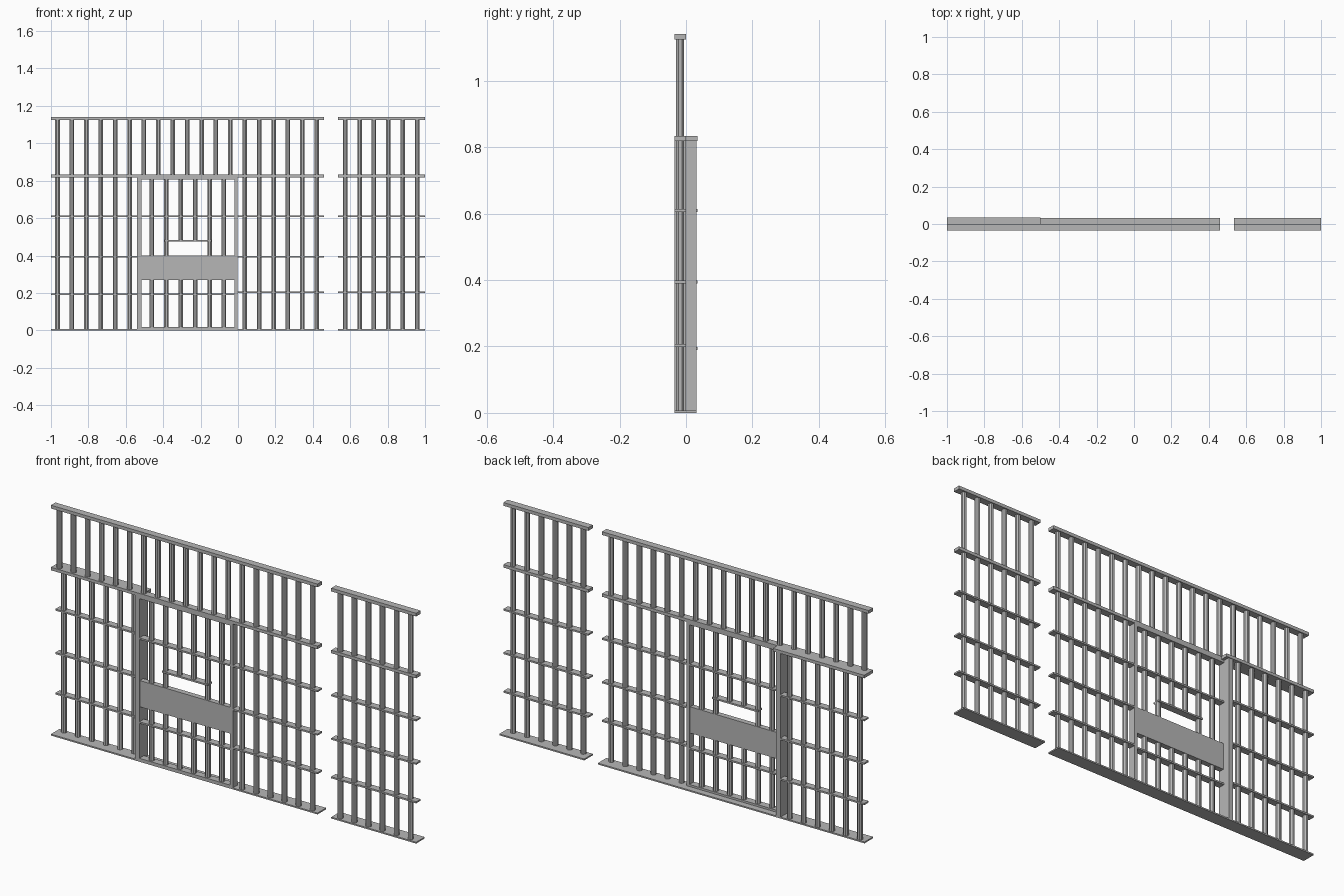
import bpy, bmesh
from mathutils import Matrix, Vector

if "Cube" in bpy.data.objects:
    bpy.data.objects.remove(bpy.data.objects["Cube"])

steel = bpy.data.materials.new("grey_steel")
steel.use_nodes = True
STEEL = (0.47, 0.47, 0.47, 1)
steel.diffuse_color = STEEL
steel.node_tree.nodes["Principled BSDF"].inputs["Base Color"].default_value = STEEL

FRONT, BACK = (-0.035, 0.0), (0.0, 0.034)   # the two sliding planes
PITCH = 0.077
BAR_RADIUS = 0.0125
RAIL_Z = 0.818, 0.833
TOP_Z = 1.124, 1.14
BASE_TOP = 0.007
DOOR = -0.515, -0.02


def finish(name, bm):
    mesh = bpy.data.meshes.new(name)
    bm.to_mesh(mesh)
    bm.free()
    mesh.materials.append(steel)
    bpy.context.collection.objects.link(bpy.data.objects.new(name, mesh))


def add_box(bm, x, y, z):
    centre = Vector([(a + b) / 2 for a, b in (x, y, z)])
    size = [b - a for a, b in (x, y, z)]
    bmesh.ops.create_cube(bm, size=1, matrix=Matrix.Translation(centre) @ Matrix.Diagonal((*size, 1)))


def box(name, x, y, z):
    bm = bmesh.new()
    add_box(bm, x, y, z)
    finish(name, bm)


def bars(name, xs, y, z):
    """Row of upright eight-sided bars."""
    bm = bmesh.new()
    for x in xs:
        place = Matrix.Translation((x, sum(y) / 2, sum(z) / 2)) @ Matrix.Rotation(0.3927, 4, 'Z')
        bmesh.ops.create_cone(bm, cap_ends=True, segments=8, radius1=BAR_RADIUS * 1.05,
                              radius2=BAR_RADIUS * 1.05, depth=z[1] - z[0], matrix=place)
    finish(name, bm)


def cross_rails(name, x, y, heights):
    """Thin flat rails threaded by the bars."""
    bm = bmesh.new()
    for h in heights:
        add_box(bm, x, y, (h - 0.004, h + 0.004))
    finish(name, bm)


def row(start, count):
    return [start + PITCH * i for i in range(count)]


LOWER = BASE_TOP, RAIL_Z[0]
UPPER = RAIL_Z[1], TOP_Z[0]
LEVELS = 0.203, 0.394, 0.609
DOOR_LEVELS = 0.194, 0.394, 0.609

# Long wall and short wall: base, header rails and upper bars
for wall, span, xs in (("long_wall", (-1, 0.46), row(-0.965, 19)),
                       ("short_wall", (0.535, 1), row(0.573, 6))):
    box(wall + "_base", span, (-0.035, 0.032), (0, BASE_TOP))
    box(wall + "_middle_rail", span, FRONT, RAIL_Z)
    box(wall + "_top_rail", span, FRONT, TOP_Z)
    bars(wall + "_upper_bars", xs, FRONT, UPPER)

# Lower fixed panels in the front plane
bars("short_wall_lower_bars", row(0.573, 6), FRONT, LOWER)
cross_rails("short_wall_cross_rails", (0.535, 1), FRONT, LEVELS)
bars("fixed_lower_bars", row(0.036, 6), FRONT, LOWER)
cross_rails("fixed_cross_rails", (-0.004, 0.46), FRONT, LEVELS)

# Set-back panel beside the door
bars("setback_lower_bars", row(-0.965, 6), BACK, LOWER)
cross_rails("setback_cross_rails", (-1, -0.54), BACK, DOOR_LEVELS)
box("setback_rail", (-1, -0.5), (0, 0.035), RAIL_Z)

# Door posts
box("deep_door_post", (-0.54, DOOR[0]), (-0.035, 0.032), LOWER)
box("slim_door_post", (DOOR[1], -0.004), FRONT, LOWER)

# Door: edge rails, lock plate, bars and the tray opening
box("door_top_rail", DOOR, FRONT, (0.807, RAIL_Z[0]))
box("door_bottom_rail", DOOR, FRONT, (BASE_TOP, 0.017))
box("door_plate", DOOR, (-0.031, -0.004), (0.27, 0.4))
door_xs = row(sum(DOOR) / 2 - 2.5 * PITCH, 6)
bars("door_lower_bars", door_xs, FRONT, (0.017, 0.27))
bars("door_outer_bars", door_xs[:2] + door_xs[4:], FRONT, (0.4, 0.807))
bars("door_opening_bars", door_xs[2:4], FRONT, (0.478, 0.807))
cross_rails("door_cross_rails", DOOR, FRONT, (DOOR_LEVELS[0], DOOR_LEVELS[2]))
cross_rails("tray_opening_rail", (door_xs[1] - 0.01, door_xs[4] + 0.01), FRONT, (0.478,))
